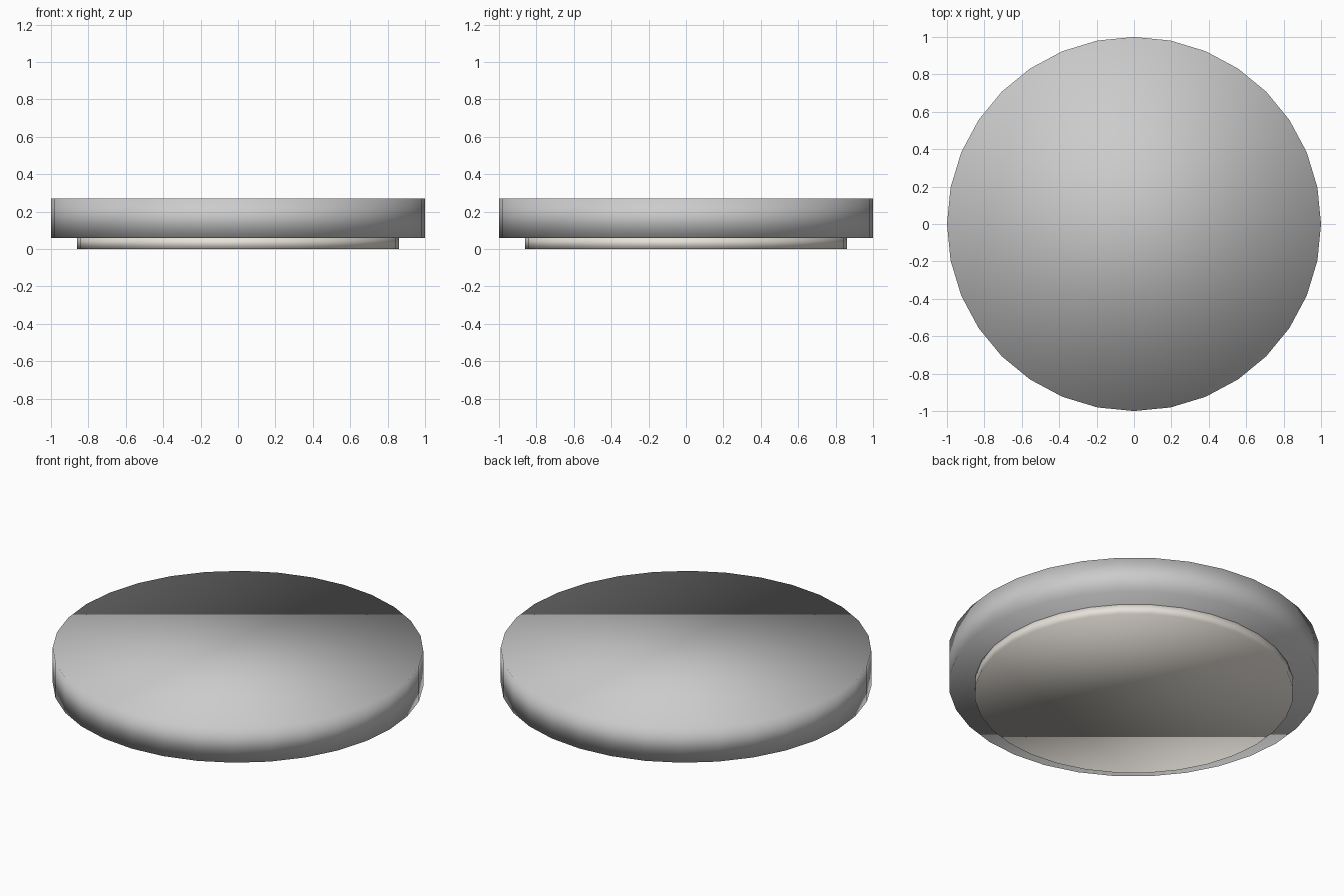
import bpy

if "Cube" in bpy.data.objects:
    bpy.data.objects.remove(bpy.data.objects["Cube"])


def disc(name, radius, z0, z1, sides=32):
    """Closed, fully smooth-shaded cylinder between two heights."""
    bpy.ops.mesh.primitive_cylinder_add(vertices=sides, radius=radius, depth=z1 - z0,
                                        location=(0, 0, (z0 + z1) / 2))
    obj = bpy.context.object
    obj.name = name
    bpy.ops.object.shade_smooth()
    return obj


# Wide upper disc
disc("upper_disc", 1.0, 0.06, 0.27)

# Narrower warm-toned foot, slightly set into the upper disc
foot = disc("lower_foot", 0.86, 0.0, 0.065)
beige = bpy.data.materials.new("warm_beige")
beige.diffuse_color = (0.80, 0.76, 0.70, 1)
beige.use_nodes = True
beige.node_tree.nodes["Principled BSDF"].inputs["Base Color"].default_value = beige.diffuse_color
foot.data.materials.append(beige)
